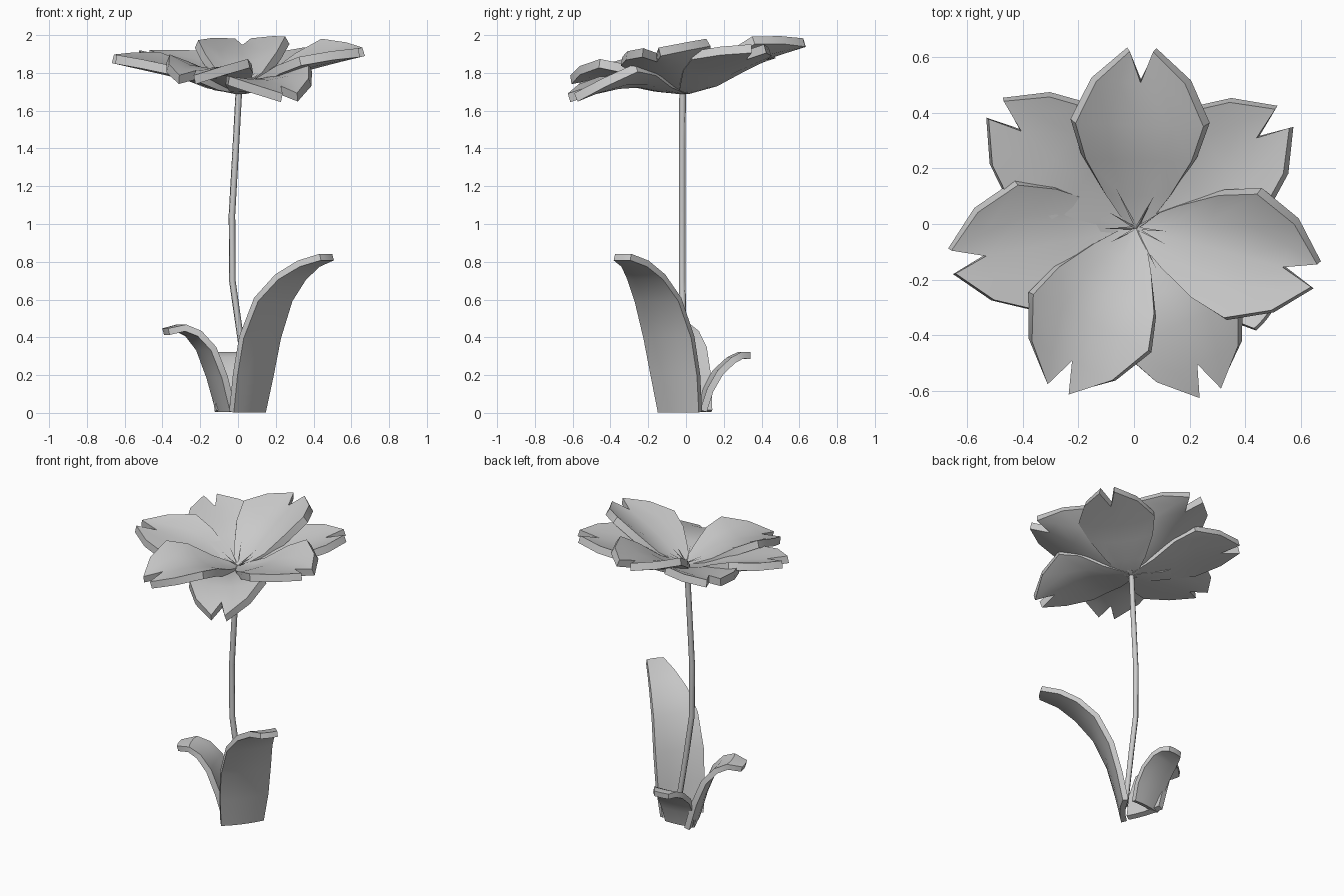
import bpy, bmesh, math, random
from mathutils import Vector

if "Cube" in bpy.data.objects:
    bpy.data.objects.remove(bpy.data.objects["Cube"])

def finish(name, verts, faces, thickness, offset):
    """Turn a sheet of faces into a smooth-sided slab of even thickness."""
    me = bpy.data.meshes.new(name)
    me.from_pydata(verts, [], faces)
    ob = bpy.data.objects.new(name, me)
    bpy.context.collection.objects.link(ob)
    mod = ob.modifiers.new("thickness", 'SOLIDIFY')
    mod.thickness = thickness
    mod.offset = offset
    bpy.ops.object.select_all(action='DESELECT')
    ob.select_set(True)
    bpy.context.view_layer.objects.active = ob
    bpy.ops.object.modifier_apply(modifier=mod.name)
    bpy.ops.object.shade_smooth_by_angle(angle=math.radians(35))
    return ob

def grid_faces(rows, cols):
    return [(i*cols+j, (i+1)*cols+j, (i+1)*cols+j+1, i*cols+j+1)
            for i in range(rows-1) for j in range(cols-1)]

# Petals: notched tips, each with its own height, droop and edge lift
CENTRE = Vector((0.01, -0.015))
COLS = (-1, -0.5, 0, 0.5, 1)
# distance out, half width, dip that rounds the cup
OUTLINE = [(0.0, 0.03, 0), (0.12, 0.115, 0.014), (0.25, 0.19, 0),
           (0.38, 0.23, 0), (0.535, 0.16, 0)]

def petal(name, angle, length, z_mid, z_tip, lift_l, lift_r):
    a = math.radians(angle)
    out = Vector((math.cos(a), math.sin(a)))
    left = Vector((-out.y, out.x))
    z0, um, ut = 1.735, 0.36, 0.65
    # quadratic through base, middle and tip heights
    s1, s2 = (z_mid-z0)/um, (z_tip-z0)/ut
    q = (s2-s1)/(ut-um)
    p = s1-q*um

    def point(u, v, dip=0):
        lift = lift_l if v > 0 else lift_r
        z = z0 + p*u + q*u*u + lift*(v/0.235)**2 - dip
        xy = CENTRE + out*u*length/0.65 + left*v
        return (xy.x, xy.y, z)

    verts = [point(u, s*w, dip) for u, w, dip in OUTLINE for s in COLS]
    faces = grid_faces(len(OUTLINE), 5)
    b = (len(OUTLINE)-1)*5
    n = len(verts)
    verts += [point(0.65, -0.042), point(0.65, 0.042)]
    faces += [(b, n, b+1), (b+1, n, b+2), (b+2, n+1, b+3), (b+3, n+1, b+4)]
    finish(name, verts, faces, 0.048, -1)

petal("petal_back", 88.5, 0.635, 1.89, 1.98, 0.08, 0.10)
petal("petal_back_right", 37, 0.655, 1.86, 1.95, 0.04, 0.05)
petal("petal_right", -15, 0.66, 1.86, 1.93, 0.12, 0.02)
petal("petal_front_right", -66, 0.65, 1.765, 1.69, 0.09, 0.02)
petal("petal_front_left", -116, 0.645, 1.825, 1.785, 0.05, 0.075)
petal("petal_left", -169.5, 0.67, 1.83, 1.895, 0.0, 0.08)
petal("petal_back_left", 140, 0.66, 1.85, 1.92, 0.01, 0.06)

# Leaves: spine given as (distance out, height, half width, sideways shift)
def leaf(name, base, angle, spine, cup):
    a = math.radians(angle)
    out = Vector((math.cos(a), math.sin(a)))
    left = Vector((-out.y, out.x))
    verts = []
    for d, z, w, shift in spine:
        for s in COLS:
            xy = Vector(base) + out*(d + cup*(0.4-s*s)*w/0.15) + left*(s*w+shift)
            verts.append((xy.x, xy.y, z))
    finish(name, verts, grid_faces(len(spine), 5), 0.036, 0)

leaf("leaf_tall", (0.055, -0.035), -38,
     [(0, 0.005, 0.135, 0), (0.04, 0.2, 0.153, 0), (0.09, 0.4, 0.158, -0.005),
      (0.18, 0.6, 0.145, -0.008), (0.29, 0.72, 0.118, 0), (0.40, 0.79, 0.085, 0.012),
      (0.515, 0.825, 0.055, 0.018)], 0.015)
leaf("leaf_left", (-0.07, 0.02), 198,
     [(0, 0.01, 0.12, 0), (0.05, 0.19, 0.13, 0), (0.11, 0.34, 0.125, 0),
      (0.18, 0.42, 0.105, 0), (0.25, 0.45, 0.085, 0), (0.33, 0.43, 0.05, 0)], 0.015)
leaf("leaf_back", (-0.02, 0.085), 97,
     [(0, 0.01, 0.10, 0), (0.035, 0.12, 0.11, 0), (0.09, 0.215, 0.11, 0),
      (0.16, 0.28, 0.10, 0), (0.21, 0.305, 0.08, 0), (0.255, 0.303, 0.05, 0)], 0.012)

# Stem: thin six-sided bent tube
cu = bpy.data.curves.new("stem", 'CURVE')
cu.dimensions = '3D'
cu.bevel_depth = 0.018
cu.bevel_resolution = 1
cu.use_fill_caps = True
path = [(0.07, 0, 0.02), (0.01, -0.015, 0.42), (-0.03, -0.02, 0.7),
        (-0.032, -0.02, 1.05), (-0.012, -0.02, 1.4), (0.005, -0.018, 1.71)]
sp = cu.splines.new('POLY')
sp.points.add(len(path)-1)
for pt, co in zip(sp.points, path):
    pt.co = (*co, 1)
stem = bpy.data.objects.new("stem", cu)
bpy.context.collection.objects.link(stem)
bpy.ops.object.select_all(action='DESELECT')
stem.select_set(True)
bpy.context.view_layer.objects.active = stem
bpy.ops.object.convert(target='MESH')

# Needles: fine stamens in the flower and short prongs at the stem foot
def needles(name, items):
    bm = bmesh.new()
    for root, tip, r in items:
        root, tip = Vector(root), Vector(tip)
        ring = [bm.verts.new(root + Vector((r*math.cos(t), r*math.sin(t), 0)))
                for t in (0, math.tau/3, 2*math.tau/3)]
        top = bm.verts.new(tip)
        bm.faces.new(ring[::-1])
        for i in range(3):
            bm.faces.new((ring[i], ring[(i+1) % 3], top))
    me = bpy.data.meshes.new(name)
    bm.to_mesh(me)
    bm.free()
    bpy.context.collection.objects.link(bpy.data.objects.new(name, me))

random.seed(4)
stamens = []
for k in range(10):
    a = math.tau*k/10 + random.uniform(-0.2, 0.2)
    r = random.uniform(0.10, 0.18)
    x, y = CENTRE
    stamens.append(((x, y, 1.735), (x+r*math.cos(a), y+r*math.sin(a),
                                    1.80 + 0.15*r*math.sin(a)), 0.006))
needles("stamens", stamens)
needles("stem_prongs", [((0.07, -0.01, 0.01), (0.06, -0.03, 0.08), 0.015),
                        ((0.09, 0.0, 0.01), (0.11, 0.03, 0.09), 0.015)])
